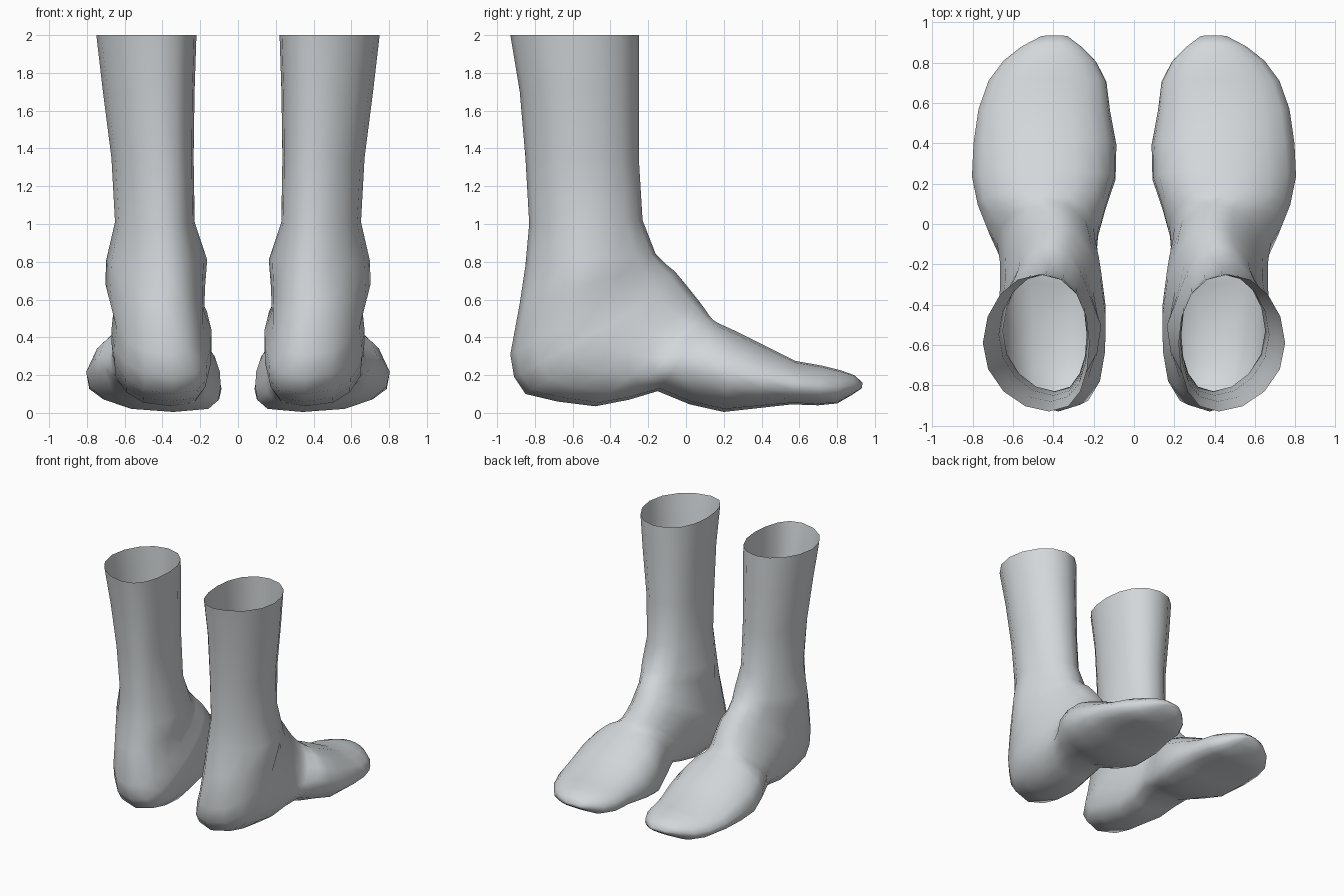
import bpy, bmesh
from math import sin, cos, pi, exp, copysign

cube = bpy.data.objects.get("Cube")
if cube:
    bpy.data.objects.remove(cube)

skin = bpy.data.materials.new("pale grey")
skin.use_nodes = True
colour = (0.65, 0.68, 0.7, 1)
skin.diffuse_color = colour
skin.node_tree.nodes["Principled BSDF"].inputs["Base Color"].default_value = colour

SIDES = 16

# Section rings: upper point (y, z), lower point (y, z), inner x, outer x
LEG = [
    (-.25, 2, -.93, 2, .22, .75),
    (-.25, 1.7, -.88, 1.7, .23, .715),
    (-.25, 1.35, -.85, 1.35, .235, .67),
    (-.23, 1.02, -.83, 1, .235, .65),
    (-.16, .84, -.85, .78, .21, .66),
]
HEEL = [
    (-.11, .79, -.88, .58, .195, .66),
    (-.06, .75, -.93, .31, .18, .655),
    (-.01, .69, -.91, .19, .14, .67),
    (.03, .64, -.85, .1, .14, .67),
    (.07, .59, -.68, .06, .155, .665),
    (.1, .55, -.48, .035, .175, .665),
    (.12, .52, -.3, .07, .185, .68),
    (.14, .495, -.15, .115, .175, .735),
]
FOREFOOT = [
    (.17, .475, .02, .045, .14, .775),
    (.27, .43, .2, .005, .095, .805),
    (.42, .355, .38, .025, .095, .8),
    (.58, .275, .56, .045, .125, .775),
    (.72, .25, .7, .04, .14, .725),
    (.82, .225, .8, .05, .19, .65),
    (.89, .2, .87, .09, .26, .56),
    (.935, .16, .93, .13, .33, .46),
]


def bump(y, z, height):
    """Soft ankle bone swelling centred at the given height."""
    return exp(-((y + .56) ** 2 + (z - height) ** 2) / .02)


def ring(bm, section, low, lean, upper, lower):
    """One closed section: low drops the widest level, lean shifts the lower end
    inward, upper and lower set how boxy each half is."""
    ty, tz, by, bz, inner, outer = section
    half, mid = (outer - inner) / 2, (outer + inner) / 2
    verts = []
    for i in range(SIDES):
        a = 2 * pi * i / SIDES
        u, s = cos(a), sin(a)
        s = copysign(abs(s) ** (upper if u > 0 else lower), s)
        y = (ty + by) / 2 + (ty - by) / 2 * u
        z = (tz + bz) / 2 + (tz - bz) / 2 * u
        shift = lean * u * u * (1 - .6 * u)
        x = mid + half * (s * (1 - low * u) / (1 + low * low / 2) - shift)
        # Inner and outer ankle bones
        if s > 0:
            x += .06 * s * bump(y, z, .73)
        else:
            x += .055 * s * bump(y, z, .8)
        verts.append(bm.verts.new((x, y, z)))
    return verts


def build_foot(name, side):
    bm = bmesh.new()
    rings = [ring(bm, r, 0, .15, .95, .95) for r in LEG]
    for i, r in enumerate(HEEL):
        t = i / len(HEEL)
        rings.append(ring(bm, r, .1 * (1 - t), .1 + .1 * t, 1, .9 - .25 * min(1, 2 * t)))
    for i, r in enumerate(FOREFOOT):
        rings.append(ring(bm, r, min(.15, .08 * i), .22 - .03 * i, .9, .65))

    # Skin between neighbouring rings, closed at the toe and open at the shin
    for a, b in zip(rings, rings[1:]):
        for i in range(SIDES):
            j = (i + 1) % SIDES
            bm.faces.new((a[i], a[j], b[j], b[i]))
    bm.faces.new(rings[-1])

    for v in bm.verts:
        v.co.x *= side
    bmesh.ops.recalc_face_normals(bm, faces=bm.faces)
    # Keep the skin facing outward at the toe
    toe = max(bm.faces, key=lambda f: f.calc_center_median().y)
    toe.normal_update()
    if toe.normal.y < 0:
        bmesh.ops.reverse_faces(bm, faces=bm.faces)
    for f in bm.faces:
        f.smooth = True

    mesh = bpy.data.meshes.new(name)
    bm.to_mesh(mesh)
    bm.free()
    mesh.materials.append(skin)
    obj = bpy.data.objects.new(name, mesh)
    bpy.context.collection.objects.link(obj)


build_foot("left_foot", 1)
build_foot("right_foot", -1)
